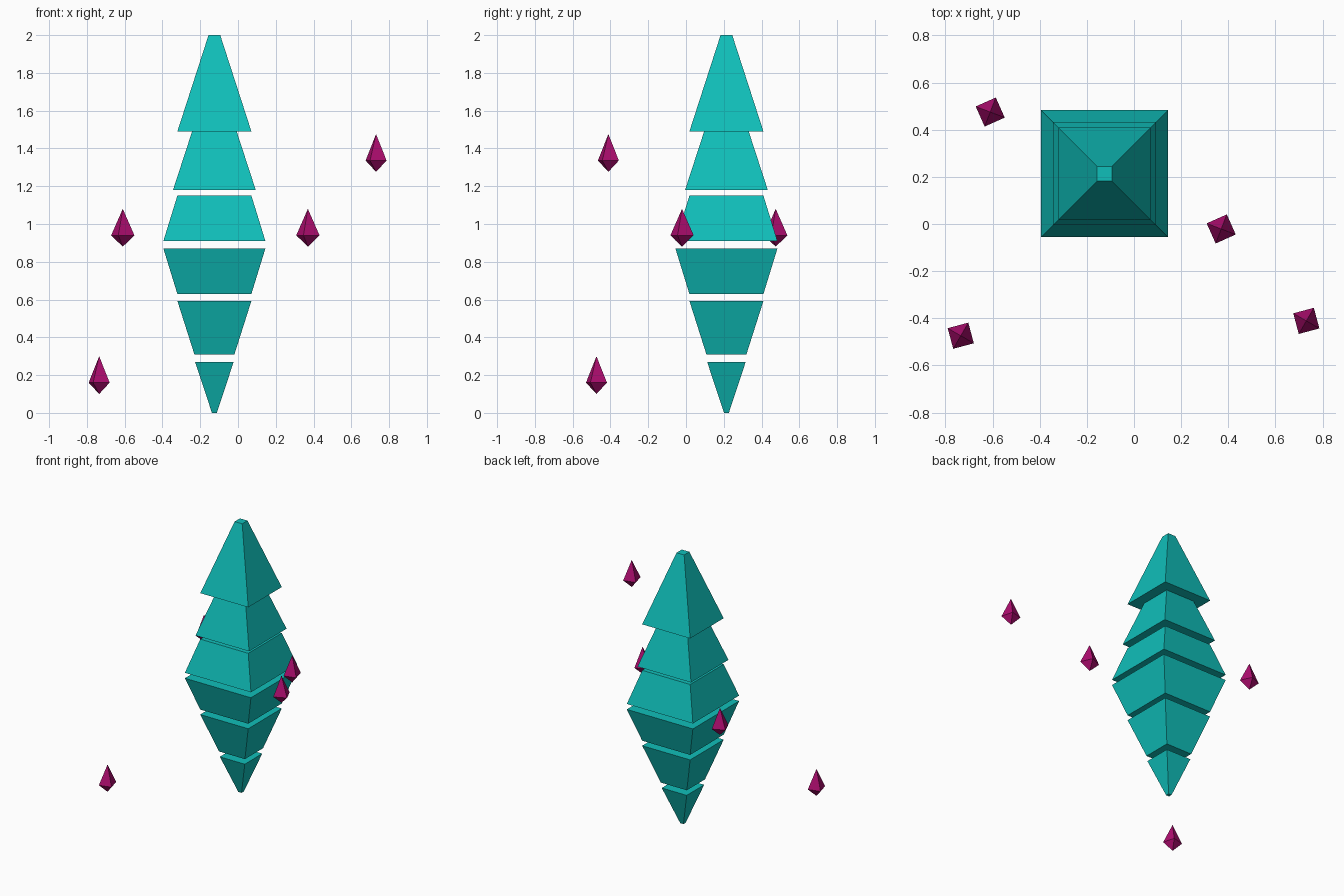
import bpy
import math

if "Cube" in bpy.data.objects:
    bpy.data.objects.remove(bpy.data.objects["Cube"])


def material(name, rgb):
    m = bpy.data.materials.new(name)
    m.diffuse_color = (*rgb, 1)
    m.use_nodes = True
    m.node_tree.nodes["Principled BSDF"].inputs["Base Color"].default_value = m.diffuse_color
    return m


TEAL = material("teal", (0.005, 0.52, 0.49))
MAGENTA = material("magenta", (0.42, 0.004, 0.16))


def add_object(name, verts, faces, mat, location, turn=0):
    mesh = bpy.data.meshes.new(name)
    mesh.from_pydata(verts, [], faces)
    mesh.materials.append(mat)
    obj = bpy.data.objects.new(name, mesh)
    obj.location = location
    obj.rotation_euler.z = math.radians(turn)
    bpy.context.collection.objects.link(obj)
    return obj


def square(radius, z):
    """Four corners of a square with the given corner radius."""
    return [(radius * math.cos(a), radius * math.sin(a), z)
            for a in (math.radians(45 + 90 * i) for i in range(4))]


def tier(name, z0, half0, z1, half1):
    r = math.sqrt(2)
    verts = square(half0 * r, z0) + square(half1 * r, z1)
    faces = [(3, 2, 1, 0), (4, 5, 6, 7)]
    faces += [(i, (i + 1) % 4, (i + 1) % 4 + 4, i + 4) for i in range(4)]
    add_object(name, verts, faces, TEAL, (-0.125, 0.214, 0))


def gem(name, x, y, z, radius, turn):
    # Tall pyramid above a short inverted one
    verts = square(radius, 0.06) + [(0, 0, 0), (0, 0, 0.20)]
    faces = []
    for i in range(4):
        j = (i + 1) % 4
        faces += [(i, j, 5), (j, i, 4)]
    add_object(name, verts, faces, MAGENTA, (x, y, z), turn)


# Large crystal: bottom height, bottom half width, top height, top half width
TIERS = [
    (0.00, 0.013, 0.27, 0.102),
    (0.31, 0.106, 0.593, 0.196),
    (0.63, 0.196, 0.87, 0.270),
    (0.91, 0.270, 1.15, 0.196),
    (1.18, 0.219, 1.49, 0.118),
    (1.49, 0.196, 2.00, 0.031),
]
for n, t in enumerate(TIERS, 1):
    tier(f"crystal_tier_{n}", *t)

# Floating small gems
GEMS = [
    (-0.735, -0.474, 0.10, 0.064, 15),
    (0.731, -0.411, 1.276, 0.064, 15),
    (-0.610, 0.475, 0.88, 0.066, 24),
    (0.370, -0.021, 0.88, 0.066, 24),
]
for n, g in enumerate(GEMS, 1):
    gem(f"floating_gem_{n}", *g)
